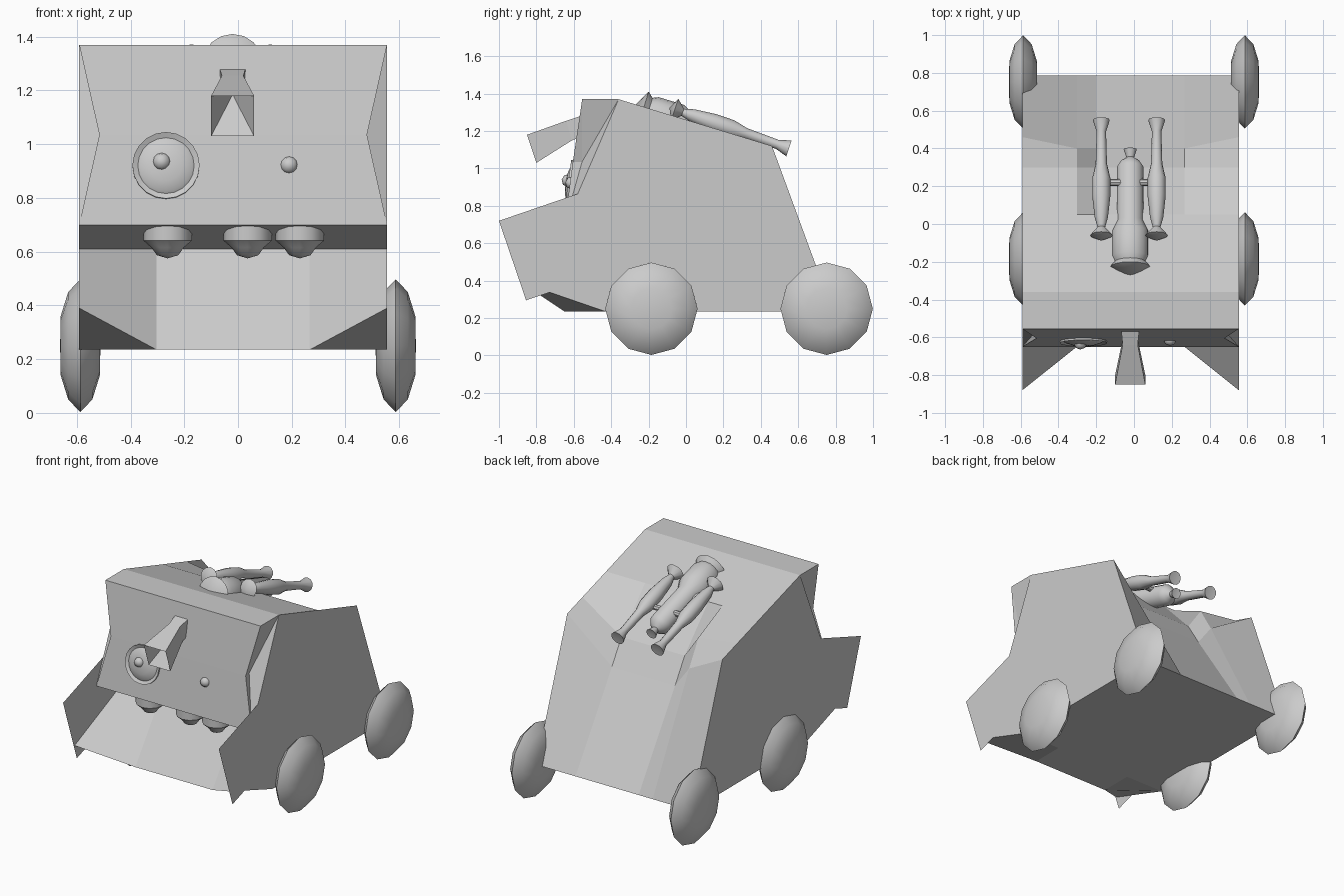
import bpy, bmesh, math
from mathutils import Vector

if "Cube" in bpy.data.objects:
    bpy.data.objects.remove(bpy.data.objects["Cube"])

CX = -0.018  # centre line of the hull


def finish(name, bm, smooth=None):
    bmesh.ops.remove_doubles(bm, verts=bm.verts, dist=1e-5)
    bmesh.ops.recalc_face_normals(bm, faces=bm.faces)
    me = bpy.data.meshes.new(name)
    bm.to_mesh(me)
    bm.free()
    ob = bpy.data.objects.new(name, me)
    bpy.context.collection.objects.link(ob)
    if smooth:
        bpy.ops.object.select_all(action='DESELECT')
        ob.select_set(True)
        bpy.context.view_layer.objects.active = ob
        bpy.ops.object.shade_smooth_by_angle(angle=math.radians(smooth))
    return ob


def lathe(name, profile, loc, axis, sides=12, smooth=50):
    """Turn (radius, height) points about an axis through loc."""
    bm = bmesh.new()
    rot = Vector((0, 0, 1)).rotation_difference(Vector(axis).normalized())
    rings = []
    for r, h in profile:
        rings.append([bm.verts.new(Vector(loc) + rot @ Vector((
            r * math.cos(2 * math.pi * i / sides), r * math.sin(2 * math.pi * i / sides), h)))
            for i in range(sides)] if r else [bm.verts.new(Vector(loc) + rot @ Vector((0, 0, h)))])
    for a, b in zip(rings, rings[1:]):
        for i in range(sides):
            j = (i + 1) % sides
            if len(a) == 1:
                bm.faces.new((a[0], b[i], b[j]))
            elif len(b) == 1:
                bm.faces.new((a[i], a[j], b[0]))
            else:
                bm.faces.new((a[i], a[j], b[j], b[i]))
    return finish(name, bm, smooth)


# Hull: side profiles (y, z), bridged across the width
outer = [(-.555, 1.37), (-.36, 1.37), (.05, 1.245), (.30, 1.169), (.46, 1.12), (.785, .235),
         (-.43, .235), (-.88, .39), (-.38, .61), (-.65, .70), (-.556, 1.035)]
inner = list(outer)
inner[3], inner[4] = (.30, .98), (.40, .82)        # recess in the rear roof
inner[7] = (-.65, .235)                            # middle of the lower lip
inner[10] = (-.605, 1.035)                         # front face
left = list(inner)
left[3], left[4] = (.30, 1.13), (.40, .96)         # shallower left side of the recess
bm = bmesh.new()


def column(profile, x, x_pinch):
    return [bm.verts.new((CX + (x_pinch if k == 10 else x), y, z))
            for k, (y, z) in enumerate(profile)]


inners = []
for side, prof in ((-1, left), (1, inner)):
    o = column(outer, side * .573, side * .49)
    n = column(prof, side * .285, side * .498)
    inners.append(n)
    bm.faces.new(o[1:10])                          # flat side
    bm.faces.new((o[0], o[1], o[10]))              # pinched front corner
    bm.faces.new((o[1], o[9], o[10]))
    for k in range(11):
        j = (k + 1) % 11
        if k in (9, 10):
            e = 9 if k == 9 else 0
            bm.faces.new((o[e], n[e], n[10]))
            bm.faces.new((o[e], n[10], o[10]))
        else:
            bm.faces.new((o[k], n[k], n[j], o[j]))
inners.insert(1, column(inner, -.182, -.182))
for a, b in zip(inners, inners[1:]):
    for k in range(11):
        j = (k + 1) % 11
        bm.faces.new((a[k], b[k], b[j], a[j]))
finish("hull", bm)

# Flat side plates
for name, x in (("left_plate", -.592), ("right_plate", .558)):
    bm = bmesh.new()
    bm.faces.new([bm.verts.new((x, y, z)) for y, z in
                  ((-1, .72), (-.33, .95), (-.19, .52), (-.855, .295))])
    finish(name, bm)

# Wheels
tyre = [(0, -.075), (.11, -.073), (.2, -.045), (.247, 0), (.2, .045), (.11, .073), (0, .075)]
for sn, x in (("left", -.587), ("right", .587)):
    for fn, y in (("front", -.185), ("rear", .752)):
        lathe(f"{fn}_{sn}_wheel", tyre, (x, y, .25), (1, 0, 0), 12, 60)

# Snout: hollow square funnel (half width, top y z, bottom y z)
bm = bmesh.new()
prev = None
for w, ty, tz, by, bz in ((.005, -.70, 1.185, -.70, 1.175), (.08, -.85, 1.18, -.80, 1.03),
                          (.04, -.64, 1.255, -.61, 1.15), (.05, -.54, 1.288, -.54, 1.175)):
    ring = [bm.verts.new((-.02 + s * w, y, z)) for s, y, z in
            ((-1, ty, tz), (1, ty, tz), (1, by, bz), (-1, by, bz))]
    if prev:
        for i in range(4):
            bm.faces.new((prev[i], prev[(i + 1) % 4], ring[(i + 1) % 4], ring[i]))
    else:
        bm.faces.new(ring)
    prev = ring
bm.faces.new(prev)
finish("snout", bm)

# Eyes on the front face
out = (0, -1, .14)
lathe("large_eye", [(.125, -.03), (.125, .012), (.105, .002), (.095, .009), (.06, .02), (0, .026)],
      (-.268, -.619, .92), out, 20, 40)
knob = [(0, -.035), (.025, -.025), (.035, 0), (.025, .025), (0, .035)]
lathe("large_eye_pupil", knob, (-.284, -.63, .935), out)
lathe("small_eye", knob, (.19, -.61, .922), out)

# Lamps hanging under the upper jaw
lamp = [(0, .12), (.09, .12), (.09, .066), (.06, .04), (.04, .012), (0, 0)]
for i, x in enumerate((-.262, .036, .23)):
    lathe(f"jaw_lamp_{i + 1}", lamp, (x, -.55, .575), (0, 0, 1), 12, 40)

# Roof cylinder and its two side pods, lying along the rear slope
main = [(0, -.06), (.11, 0), (.085, .03), (.098, .06), (.098, .20), (.07, .26),
        (.07, .56), (.05, .59), (.02, .61), (.035, .655), (0, .65)]
lathe("roof_cylinder", main, (-.02, -.232, 1.305), (0, 1, -.305), 16)
pod = [(0, -.03), (.06, 0), (.02, .045), (.035, .1), (.048, .22), (.048, .32), (.03, .40),
       (.025, .58), (.045, .645), (0, .64)]
for name, x in (("left_roof_pod", -.173), ("right_roof_pod", .12)):
    lathe(name, pod, (x, -.06, 1.315), (0, 1, -.34))
lathe("pod_link", [(0, -.14), (.018, -.14), (.018, .14), (0, .14)],
      (-.025, .22, 1.2), (1, 0, 0), 8, 40)
